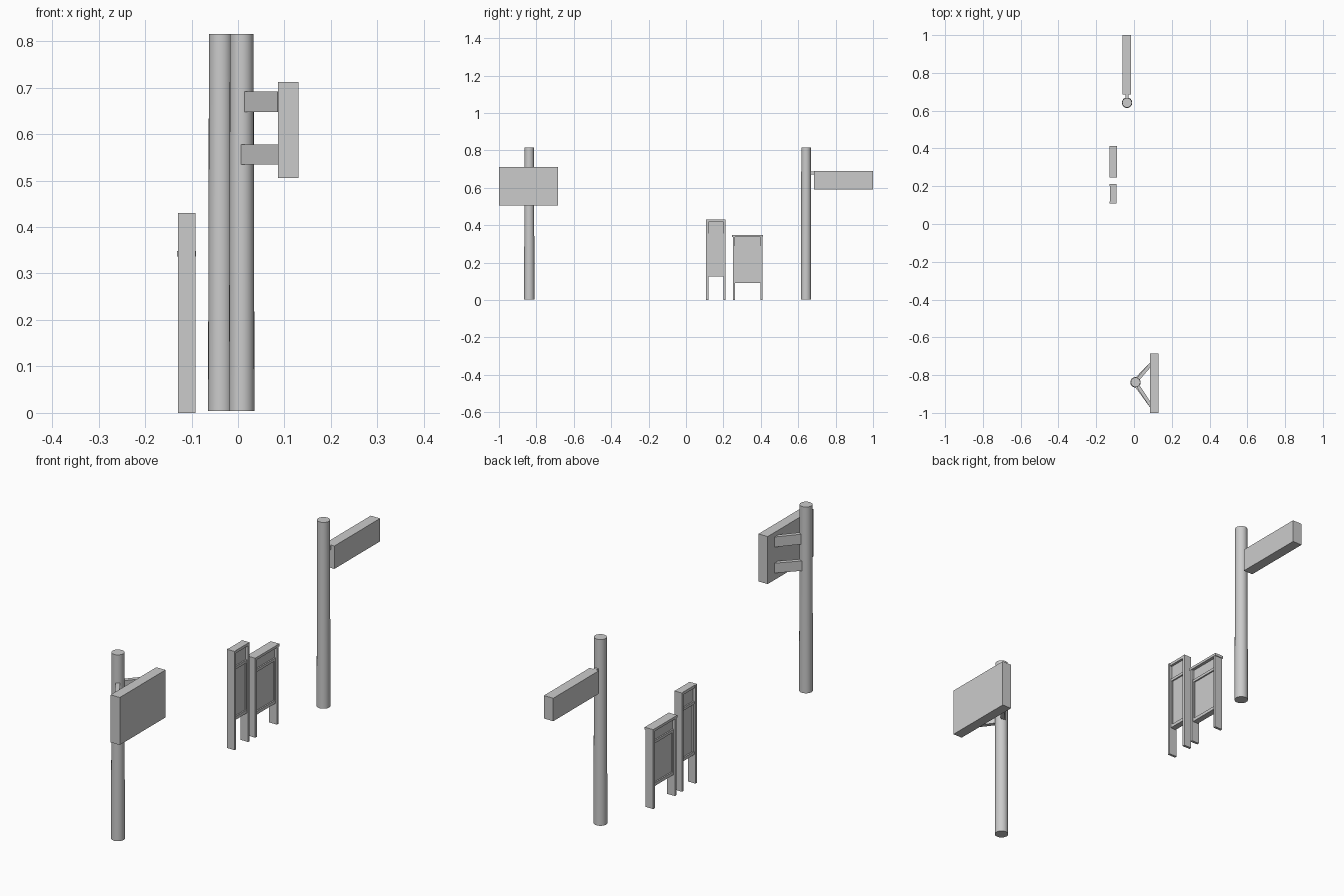
import bpy, bmesh, math

if "Cube" in bpy.data.objects:
    bpy.data.objects.remove(bpy.data.objects["Cube"])


def make_object(name, bm):
    mesh = bpy.data.meshes.new(name)
    bm.to_mesh(mesh)
    bm.free()
    ob = bpy.data.objects.new(name, mesh)
    bpy.context.collection.objects.link(ob)
    return ob


def box(name, x, y, z):
    """Box from (min, max) ranges."""
    bm = bmesh.new()
    bmesh.ops.create_cube(bm, size=1)
    for v in bm.verts:
        for i, (lo, hi) in enumerate((x, y, z)):
            v.co[i] = (lo + hi) / 2 + v.co[i] * (hi - lo)
    return make_object(name, bm)


def pole(name, x, y):
    """Slightly tapered round post."""
    bm = bmesh.new()
    bmesh.ops.create_cone(bm, cap_ends=True, segments=24,
                          radius1=0.0275, radius2=0.0255, depth=0.811)
    ob = make_object(name, bm)
    ob.location = (x, y, 0.4095)
    bpy.context.view_layer.objects.active = ob
    ob.select_set(True)
    bpy.ops.object.shade_smooth_by_angle(angle=math.radians(35))
    ob.select_set(False)


def strut(name, start, end, z, thick=0.018):
    """Upright flat bar between two plan points."""
    dx, dy = end[0] - start[0], end[1] - start[1]
    half = math.hypot(dx, dy) / 2
    ob = box(name, (-half, half), (-thick / 2, thick / 2), z)
    ob.location = ((start[0] + end[0]) / 2, (start[1] + end[1]) / 2, 0)
    ob.rotation_euler.z = math.atan2(dy, dx)


def notice_board(name, y0, y1, base, top, rail, cap):
    """Two legs, a recessed board and frame rails around it."""
    cx, leg = -0.1105, 0.011

    def span(w):
        return (cx - w / 2, cx + w / 2)

    leg_top = top - 0.011 if cap else top
    for side, a in (("near", y0), ("far", y1 - leg)):
        box(f"{name}_{side}_leg", span(0.037), (a, a + leg), (0, leg_top))
    inner = (y0 + leg, y1 - leg)
    box(name + "_panel", span(0.014), inner, (base, leg_top))
    box(name + "_bottom_rail", span(0.026), inner, (base, base + 0.014))
    box(name + "_middle_rail", span(0.026), inner, (rail, rail + 0.012))
    # stiles beside the lower panel
    for side, a in (("near", inner[0]), ("far", inner[1] - 0.006)):
        box(f"{name}_{side}_stile", span(0.024), (a, a + 0.006), (base, rail))
    if cap:
        box(name + "_cap", span(0.041), (y0 - 0.003, y1 + 0.003), (leg_top, top))
    else:
        box(name + "_top_rail", span(0.034), inner, (top - 0.012, top))


# large sign on a post with V brackets
pole("large_sign_post", 0.008, -0.838)
box("large_sign_panel", (0.086, 0.13), (-1.0, -0.685), (0.505, 0.712))
for label, z, x0 in (("upper", (0.648, 0.692), 0.022),
                     ("lower", (0.535, 0.578), 0.014)):
    strut(label + "_front_bracket", (x0, -0.859), (0.093, -0.967), z)
    strut(label + "_back_bracket", (x0, -0.820), (0.093, -0.738), z)

# narrow and wide notice boards
notice_board("narrow_board", 0.108, 0.212, 0.125, 0.43, 0.345, False)
notice_board("wide_board", 0.250, 0.410, 0.092, 0.348, 0.278, True)

# street sign cantilevered from a post
pole("street_sign_post", -0.037, 0.642)
box("street_sign_arm", (-0.044, -0.030), (0.655, 0.70), (0.672, 0.688))
box("street_sign_panel", (-0.060, -0.015), (0.685, 1.0), (0.59, 0.69))
